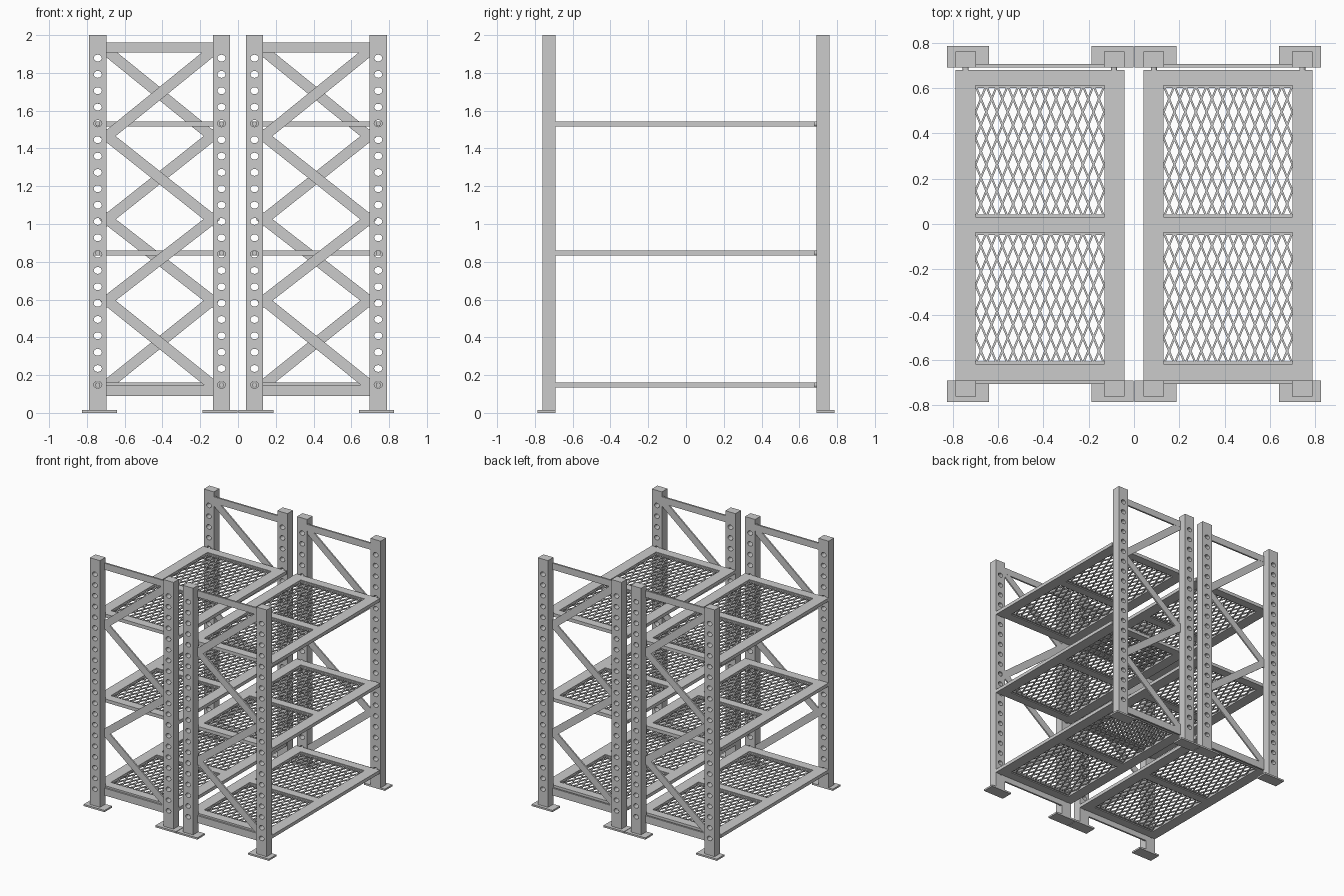
import bpy, bmesh, math
from mathutils import Matrix, Vector

if "Cube" in bpy.data.objects:
    bpy.data.objects.remove(bpy.data.objects["Cube"])

POST_X = 0.7425, 0.0875          # outer and inner post centres
SHELF_Z = 0.1475, 0.846, 1.53
HOLE_Z = [0.1485 + 0.0865 * i for i in range(21)]


def box(bm, x0, x1, y0, y1, z0, z1):
    m = Matrix.Translation(((x0 + x1) / 2, (y0 + y1) / 2, (z0 + z1) / 2))
    m = m @ Matrix.Diagonal((x1 - x0, y1 - y0, z1 - z0, 1))
    bmesh.ops.create_cube(bm, size=1, matrix=m)


def bar(bm, p, q, width, thick, normal, extend=0.0):
    # flat bar from p to q, with its thin direction along normal
    p, q, n = Vector(p), Vector(q), Vector(normal)
    d = (q - p).normalized()
    rot = Matrix((d, n.cross(d), n)).transposed().to_4x4()
    size = Matrix.Diagonal(((q - p).length + 2 * extend, width, thick, 1))
    bmesh.ops.create_cube(bm, size=1, matrix=Matrix.Translation((p + q) / 2) @ rot @ size)


def cyl_y(bm, x, z, y0, y1, r, squash=1.0, seg=16):
    m = Matrix.Translation((x, (y0 + y1) / 2, z)) @ Matrix.Diagonal((1, 1, squash, 1))
    m = m @ Matrix.Rotation(math.pi / 2, 4, 'X')
    bmesh.ops.create_cone(bm, cap_ends=True, segments=seg, radius1=r, radius2=r,
                          depth=y1 - y0, matrix=m)


def to_mesh(bm, name):
    me = bpy.data.meshes.new(name)
    bm.to_mesh(me)
    bm.free()
    return me


def place(name, me, loc=(0, 0, 0), rot=0.0):
    ob = bpy.data.objects.new(name, me)
    ob.location = loc
    ob.rotation_euler.z = rot
    bpy.context.collection.objects.link(ob)
    return ob


# perforated post, cut once and reused
bm = bmesh.new()
box(bm, -0.045, 0.045, -0.76, -0.69, 0.0, 2.0)
blank = place("post_blank", to_mesh(bm, "post_blank"))
bm = bmesh.new()
for z in HOLE_Z:
    cyl_y(bm, 0, z, -0.8, -0.65, 0.0215, 0.84)
cutter = place("post_hole_cutter", to_mesh(bm, "post_hole_cutter"))
cutter.hide_render = True
mod = blank.modifiers.new("holes", 'BOOLEAN')
mod.operation, mod.solver, mod.object = 'DIFFERENCE', 'EXACT', cutter
dg = bpy.context.evaluated_depsgraph_get()
post = bpy.data.meshes.new_from_object(blank.evaluated_get(dg))
post.name = "post"
bpy.data.objects.remove(blank)
bpy.data.objects.remove(cutter)

# foot plate
bm = bmesh.new()
box(bm, -0.0925, 0.0925, -0.785, -0.69, 0.0, 0.014)
foot = to_mesh(bm, "foot_plate")

# flat rails and zigzag braces between one pair of posts
bm = bmesh.new()
h = 0.2825
for z0, z1 in ((0.09, 0.148), (1.907, 1.96)):
    box(bm, -h - 0.005, h + 0.005, -0.705, -0.691, z0, z1)
zs = 1.915, 1.465, 1.025, 0.595, 0.15
for i in range(4):
    s = 1 if i % 2 == 0 else -1
    ext = 0.03 if i in (1, 2) else 0.012
    bar(bm, (s * (h - 0.005), -0.698, zs[i]), (-s * (h - 0.005), -0.698, zs[i + 1]),
        0.056, 0.012, (0, 1, 0), ext)
bracing = to_mesh(bm, "frame_bracing")

# front frames; the back ones are the same turned half round
for end, rot in (("front", 0.0), ("back", math.pi)):
    c = math.cos(rot)
    for side in (-1, 1):
        for px, fx in zip(POST_X, (0.7325, 0.0945)):
            place(end + "_post", post, (c * side * px, 0, 0), rot)
            place(end + "_foot_plate", foot, (c * side * fx, 0, 0), rot)
        place(end + "_bracing", bracing, (c * side * 0.415, 0, 0), rot)

# shelf frame: border strips and centre strip around two windows
WX = 0.284
WINDOWS = (-0.618, -0.038), (0.03, 0.61)
bm = bmesh.new()
T = 0.0135
box(bm, -0.3725, -WX, -0.69, 0.68, -T, T)
box(bm, WX, 0.3725, -0.69, 0.68, -T, T)
for y0, y1 in ((-0.69, -0.618), (-0.038, 0.03), (0.61, 0.68)):
    box(bm, -WX, WX, y0, y1, -T, T)
bmesh.ops.remove_doubles(bm, verts=bm.verts, dist=1e-5)
shelf = to_mesh(bm, "shelf_frame")

# expanded metal mesh of long diamonds, with a thin strip at each end
bm = bmesh.new()
NX, NY = 24, 10
for y0, y1 in WINDOWS:
    dx, dy = 2 * WX / NX, (y1 - y0) / NY
    for j in range(NY):
        for i in range(NX + 1):
            if (i + j) % 2:
                continue
            for k in (i - 1, i + 1):
                if 0 <= k <= NX:
                    bar(bm, (-WX + i * dx, y0 + j * dy, 0),
                        (-WX + k * dx, y0 + (j + 1) * dy, 0), 0.009, 0.008, (0, 0, 1), 0.001)
    box(bm, -WX, WX, y0, y0 + 0.011, -0.006, 0.006)
    box(bm, -WX, WX, y1 - 0.011, y1, -0.006, 0.006)
mesh_panel = to_mesh(bm, "shelf_mesh")

# pins that hold the shelf in the post holes
bm = bmesh.new()
for x in (-0.3275, 0.3275):
    cyl_y(bm, x, 0, 0.67, 0.725, 0.013)
    cyl_y(bm, x, 0, -0.725, -0.68, 0.013)
pins = to_mesh(bm, "shelf_pins")

for z in SHELF_Z:
    for x in (-0.415, 0.415):
        place("shelf_frame", shelf, (x, 0, z))
        place("shelf_mesh", mesh_panel, (x, 0, z))
        place("shelf_pins", pins, (x, 0, z))
